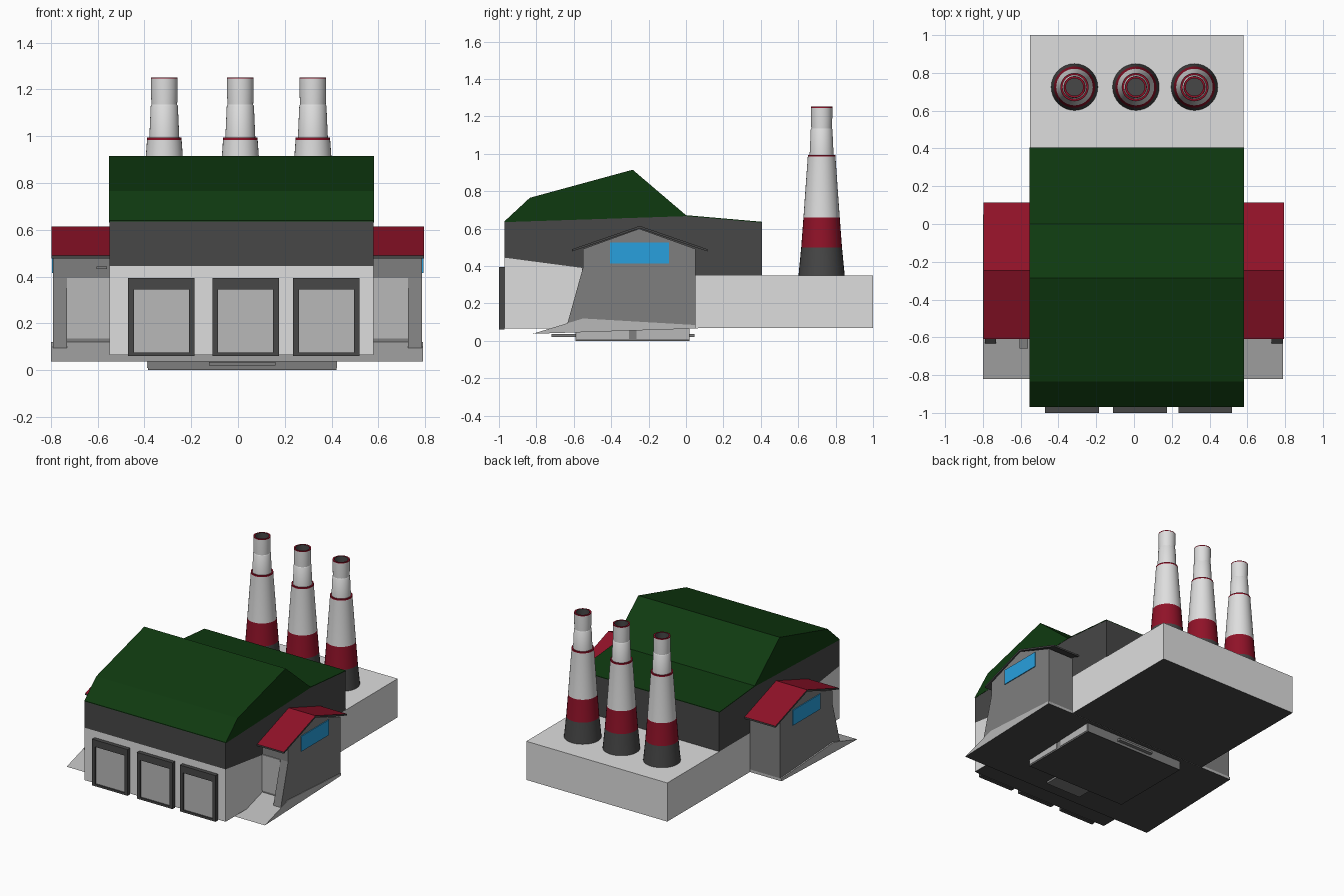
import bpy, bmesh, math

if "Cube" in bpy.data.objects:
    bpy.data.objects.remove(bpy.data.objects["Cube"])


def srgb(h):
    c = [int(h[i:i + 2], 16) / 255 for i in (0, 2, 4)]
    return [v / 12.92 if v <= 0.04045 else ((v + 0.055) / 1.055) ** 2.4 for v in c] + [1]


def material(name, h):
    m = bpy.data.materials.new(name)
    m.diffuse_color = srgb(h)
    m.use_nodes = True
    m.node_tree.nodes["Principled BSDF"].inputs["Base Color"].default_value = m.diffuse_color
    return m


LIGHT = material("light grey", "DEDEDE")
PANEL = material("panel grey", "B8B8B8")
MID = material("mid grey", "7E7E7E")
DARK = material("dark grey", "474747")
GREEN = material("roof green", "0F3A10")
RED = material("dark red", "901228")
BLUE = material("window blue", "28A0DE")


def finish(name, bm, mats, rule=None):
    bmesh.ops.recalc_face_normals(bm, faces=bm.faces)
    bm.normal_update()
    if rule:
        for f in bm.faces:
            f.material_index = rule(f)
    me = bpy.data.meshes.new(name)
    bm.to_mesh(me)
    bm.free()
    for m in mats:
        me.materials.append(m)
    ob = bpy.data.objects.new(name, me)
    bpy.context.collection.objects.link(ob)
    return ob


def prism(name, profile, x0, x1, mats, rule=None):
    """Extrude a (y, z) side profile along x."""
    bm = bmesh.new()
    a = [bm.verts.new((x0, y, z)) for y, z in profile]
    b = [bm.verts.new((x1, y, z)) for y, z in profile]
    n = len(profile)
    bm.faces.new(a)
    bm.faces.new(b[::-1])
    for i in range(n):
        bm.faces.new((a[i], a[(i + 1) % n], b[(i + 1) % n], b[i]))
    return finish(name, bm, mats, rule)


def box(name, x, y, z, mat):
    return prism(name, [(y[0], z[0]), (y[1], z[0]), (y[1], z[1]), (y[0], z[1])],
                 x[0], x[1], [mat])


def lathe(name, profile, cx, cy, mats, band_mats, n=32):
    """Spin an (r, z) profile; band_mats gives one material per profile band."""
    bm = bmesh.new()
    rings = [[bm.verts.new((cx + r * math.cos(2 * math.pi * i / n),
                            cy + r * math.sin(2 * math.pi * i / n), z))
              for i in range(n)] for r, z in profile]
    for k, m in enumerate(band_mats):
        for i in range(n):
            j = (i + 1) % n
            f = bm.faces.new((rings[k][i], rings[k][j], rings[k + 1][j], rings[k + 1][i]))
            f.material_index = m
    bm.faces.new(rings[0][::-1]).material_index = band_mats[0]
    bm.faces.new(rings[-1]).material_index = band_mats[-1]
    return finish(name, bm, mats)


def underside_dark(f):
    return 1 if f.normal.z < -0.9 else 0


# Main hall: light base, dark upper walls, green roof
X0, X1 = -0.55, 0.58
prism("base_walls", [(-0.97, 0.065), (1, 0.07), (1, 0.35), (-0.25, 0.35), (-0.97, 0.445)],
      X0, X1, [LIGHT, DARK], underside_dark)
prism("upper_walls", [(-0.97, 0.445), (-0.25, 0.35), (0.405, 0.35), (0.405, 0.632),
                      (0, 0.667), (-0.97, 0.635)], X0, X1, [DARK])
prism("main_roof", [(-0.97, 0.64), (-0.835, 0.765), (-0.285, 0.915), (0, 0.672),
                    (0.405, 0.637), (0.405, 0.632), (0, 0.667), (-0.97, 0.635)],
      X0 - 0.002, X1 + 0.002, [GREEN])

# Three front gates: frame bars around a panel
for i, x in enumerate((-0.47, -0.11, 0.235)):
    x2 = x + 0.285
    n = f"gate_{i + 1}"
    box(n + "_frame_left", (x, x + 0.025), (-1, -0.97), (0.06, 0.395), DARK)
    box(n + "_frame_right", (x2 - 0.025, x2), (-1, -0.97), (0.06, 0.395), DARK)
    box(n + "_frame_top", (x + 0.025, x2 - 0.025), (-1, -0.97), (0.345, 0.395), DARK)
    box(n + "_frame_bottom", (x + 0.025, x2 - 0.025), (-1, -0.97), (0.06, 0.075), DARK)
    box(n + "_panel", (x + 0.025, x2 - 0.025), (-0.99, -0.968), (0.075, 0.345), PANEL)

# Sloped apron running under the hall and out at both sides
prism("apron", [(-0.82, 0.038), (-0.55, 0.12), (0.05, 0.085), (0.05, 0.066)],
      -0.8, 0.79, [PANEL, DARK], underside_dark)

# Side annexes
for side, s, xin, xout in (("left", -1, -0.5, -0.79), ("right", 1, 0.5, 0.787)):
    prism(side + "_annex_body", [(-0.55, 0.11), (0.05, 0.075), (0.05, 0.492),
                                 (-0.25, 0.6), (-0.55, 0.492)], xin, xout, [MID])
    prism(side + "_annex_roof", [(-0.61, 0.478), (-0.247, 0.602), (0.115, 0.478),
                                 (0.115, 0.49), (-0.247, 0.615), (-0.61, 0.49)],
          xin, xout + s * 0.008, [RED, DARK], lambda f: 0 if f.normal.z > 0.5 else 1)
    box(side + "_annex_window", (xout - s * 0.01, xout + s * 0.006),
        (-0.405, -0.09), (0.415, 0.525), BLUE)
    prism(side + "_annex_buttress", [(-0.635, 0.09), (-0.54, 0.12), (-0.54, 0.395),
                                     (-0.55, 0.395)], xout - s * 0.06, xout, [MID])
    box(side + "_annex_door", (xin, xout - s * 0.06), (-0.556, -0.54), (0.135, 0.395), PANEL)
box("left_annex_lamp", (-0.605, -0.56), (-0.66, -0.55), (0.432, 0.443), MID)

# Plate under the building with side panels and tabs
box("bottom_plate", (-0.385, 0.42), (-0.59, 0.02), (0.003, 0.075), MID)
box("bottom_plate_underside", (-0.385, 0.42), (-0.59, 0.02), (0, 0.003), DARK)
for i, y in enumerate((-0.585, -0.265)):
    for side, x in (("left", -0.388), ("right", 0.417)):
        box(f"plate_panel_{side}_{i + 1}", (x, x + 0.006), (y, y + 0.28), (0.01, 0.064), PANEL)
box("front_tab", (-0.125, 0.16), (-0.72, -0.58), (0.02, 0.036), MID)
box("back_tab", (-0.125, 0.16), (0.0, 0.045), (0.02, 0.036), MID)

# Chimneys
STACK = [(0.124, 0.345), (0.109, 0.5), (0.097, 0.66), (0.074, 0.985), (0.074, 0.995),
         (0.064, 0.995), (0.058, 1.13), (0.055, 1.135), (0.057, 1.19), (0.057, 1.246),
         (0.057, 1.252), (0.046, 1.252), (0.046, 1.2)]
BANDS = [2, 1, 0, 1, 1, 0, 0, 0, 0, 1, 1, 2]
for i, x in enumerate((-0.315, 0.01, 0.32)):
    ob = lathe(f"chimney_{i + 1}", STACK, x, 0.725, [LIGHT, RED, DARK], BANDS)
    bpy.ops.object.select_all(action='DESELECT')
    ob.select_set(True)
    bpy.context.view_layer.objects.active = ob
    bpy.ops.object.shade_smooth_by_angle(angle=math.radians(30))
